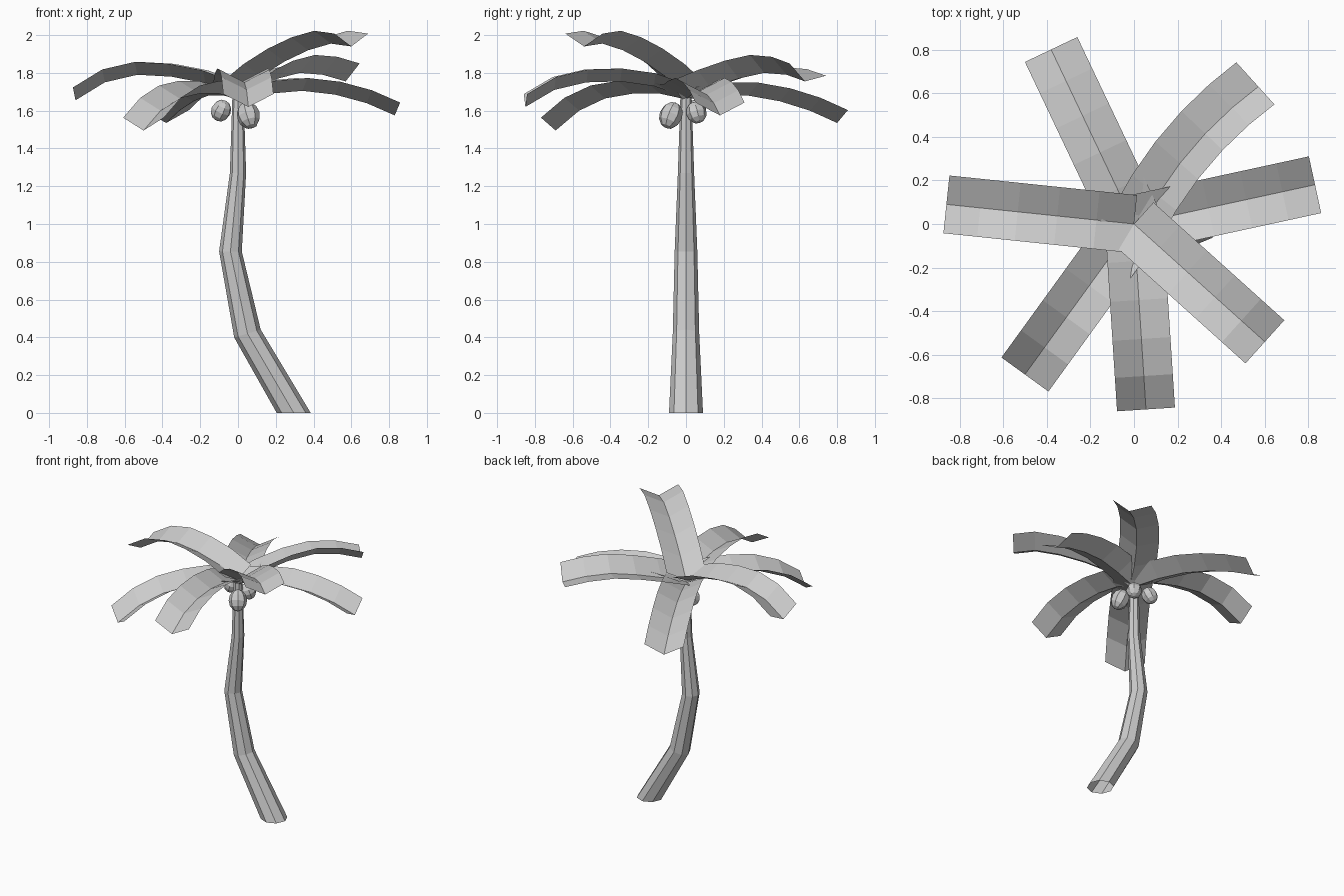
import bpy, bmesh, math
from mathutils import Vector, Matrix

cube = bpy.data.objects.get("Cube")
if cube:
    bpy.data.objects.remove(cube, do_unlink=True)

# Single plain grey
GREY = (0.6, 0.6, 0.6, 1)
grey = bpy.data.materials.new("plain_grey")
grey.use_nodes = True
grey.diffuse_color = GREY
grey.node_tree.nodes["Principled BSDF"].inputs["Base Color"].default_value = GREY


def finish(bm, name):
    mesh = bpy.data.meshes.new(name)
    bm.to_mesh(mesh)
    bm.free()
    mesh.materials.append(grey)
    obj = bpy.data.objects.new(name, mesh)
    bpy.context.collection.objects.link(obj)
    return obj


def loft(bm, rows, closed):
    """Join rows of points with quads."""
    rows = [[bm.verts.new(p) for p in row] for row in rows]
    n = len(rows[0])
    for a, b in zip(rows, rows[1:]):
        for i in range(n if closed else n - 1):
            j = (i + 1) % n
            bm.faces.new((a[i], a[j], b[j], b[i]))


# Trunk: octagonal rings (x, z, radius, ring tilt) along a bent line
def trunk_ring(x, z, r, tilt):
    angles = [math.tau * i / 8 for i in range(8)]
    return [(x + r * math.cos(a), r * math.sin(a), z + tilt * r * math.cos(a))
            for a in angles]


bm = bmesh.new()
loft(bm, [trunk_ring(*ring) for ring in (
    (0.295, 0, 0.09, 0), (0.05, 0.42, 0.07, 0.3), (-0.04, 0.855, 0.06, 0),
    (0, 1.27, 0.043, 0), (0, 1.67, 0.03, 0))], True)
finish(bm, "trunk")


# Fronds: V-shaped gutters that arch outwards
STEPS = (0, 0.2, 0.41, 0.62, 0.82, 1)


def frond(name, tip, heights, left=(0.133, 0.068), right=(0.133, 0.068), bow=0):
    tip = Vector((*tip, 0))
    out = tip.normalized()
    side = Vector((-out.y, out.x, 0))
    rows = []
    for s, z in zip(STEPS, heights):
        mid = tip * s + side * bow * (4 * s * (1 - s) - 0.6 * (1 - s))
        mid.z = z
        turn = Matrix.Rotation(-2 * bow * (2 * s - 1), 3, 'Z') @ side
        rows.append([mid + turn * left[0] + Vector((0, 0, left[1])), mid,
                     mid - turn * right[0] + Vector((0, 0, right[1]))])
    bm = bmesh.new()
    loft(bm, rows, False)
    bmesh.ops.reverse_faces(bm, faces=[f for f in bm.faces if f.normal.z < 0])
    bm.normal_update()
    for f in bm.faces:
        if f.normal.z < 0:
            f.normal_flip()
    finish(bm, name)


frond("right_frond", (-0.86, 0.09), (1.68, 1.745, 1.78, 1.79, 1.75, 1.655))
frond("back_right_frond", (-0.38, 0.80), (1.66, 1.68, 1.68, 1.65, 1.60, 1.535))
frond("back_left_frond", (0.57, 0.63), (1.66, 1.72, 1.77, 1.80, 1.79, 1.755),
      left=(0.15, 0.03), right=(0.11, 0.095), bow=0.05)
frond("left_frond", (0.83, 0.18), (1.66, 1.69, 1.705, 1.685, 1.64, 1.575))
frond("front_left_frond", (0.60, -0.54), (1.68, 1.78, 1.86, 1.92, 1.955, 1.94))
frond("front_frond", (0.055, -0.85), (1.67, 1.73, 1.755, 1.75, 1.71, 1.62))
frond("front_right_frond", (-0.50, -0.69), (1.66, 1.69, 1.69, 1.665, 1.60, 1.495))


# Nuts: slightly long spheres leaning out from the trunk top
def nut(name, x, y, z, r, length):
    lean = Vector((-x, -y, 0.2)).to_track_quat('Z', 'Y').to_matrix().to_4x4()
    bm = bmesh.new()
    bmesh.ops.create_uvsphere(bm, u_segments=8, v_segments=6, radius=r)
    bmesh.ops.scale(bm, vec=(1, 1, length), verts=bm.verts)
    bmesh.ops.transform(bm, verts=bm.verts,
                        matrix=Matrix.Translation((x, y, z)) @ lean)
    finish(bm, name)


nut("front_nut", 0.055, -0.08, 1.575, 0.062, 1.2)
nut("right_nut", -0.09, 0.055, 1.60, 0.054, 1.1)
nut("back_nut", 0.045, 0.055, 1.59, 0.054, 1.1)
